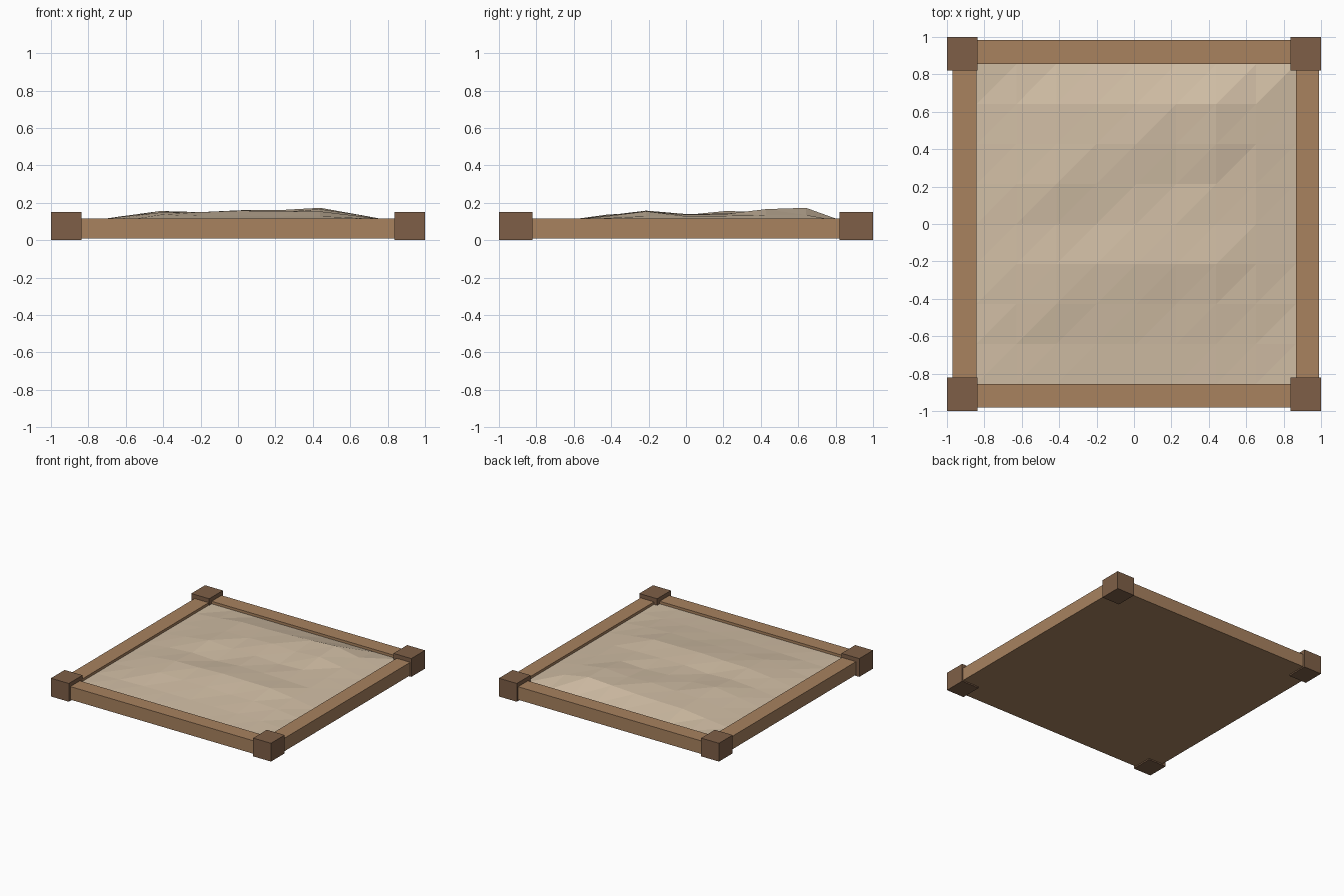
import bpy, bmesh

if "Cube" in bpy.data.objects:
    bpy.data.objects.remove(bpy.data.objects["Cube"])

def material(name, rgb):
    m = bpy.data.materials.new(name)
    lin = [(c / 255 / 12.92 if c < 11 else ((c / 255 + 0.055) / 1.055) ** 2.4) for c in rgb]
    m.diffuse_color = (*lin, 1)
    m.use_nodes = True
    m.node_tree.nodes["Principled BSDF"].inputs["Base Color"].default_value = m.diffuse_color
    return m

WOOD = material("wood", (168, 130, 95))
POST = material("dark_wood", (126, 95, 71))
SAND = material("sand", (208, 189, 164))

def finish(name, bm, mat):
    me = bpy.data.meshes.new(name)
    bm.to_mesh(me)
    bm.free()
    me.materials.append(mat)
    ob = bpy.data.objects.new(name, me)
    bpy.context.collection.objects.link(ob)
    return ob

def box(name, x0, x1, y0, y1, z0, z1, mat):
    bm = bmesh.new()
    bmesh.ops.create_cube(bm, size=1)
    for v in bm.verts:
        v.co = (x1 if v.co.x > 0 else x0, y1 if v.co.y > 0 else y0, z1 if v.co.z > 0 else z0)
    return finish(name, bm, mat)

# Corner posts
for sx, side in ((-1, "left"), (1, "right")):
    for sy, end in ((-1, "front"), (1, "back")):
        xs = sorted((sx, sx * 0.838))
        ys = sorted((sy, sy * 0.822))
        box(f"{end}_{side}_post", *xs, *ys, 0, 0.15, POST)

# Side boards
Z = (0.01, 0.117)
box("left_board", -0.97, -0.842, -0.90, 0.90, *Z, WOOD)
box("right_board", 0.866, 0.99, -0.90, 0.90, *Z, WOOD)
box("front_board", -0.90, 0.90, -0.98, -0.855, *Z, WOOD)
box("back_board", -0.90, 0.90, 0.855, 0.983, *Z, WOOD)

# Floor between the boards
box("floor", -0.842, 0.866, -0.855, 0.855, 0.01, 0.03, WOOD)

# Sand: faceted mounds, heights in thousandths, rows from back to front
HEIGHTS = (
    (118, 142, 144, 150, 161, 173, 135),
    (122, 146, 150, 160, 150, 166, 134),
    (127, 156, 142, 142, 131, 140, 130),
    (120, 135, 125, 140, 140, 136, 128),
    (125, 148, 150, 158, 155, 154, 128),
    (115, 136, 130, 132, 125, 128, 118),
    (102, 106, 108, 109, 108, 107, 104),
)
N = 8
EDGE = 0.096
bm = bmesh.new()
grid = []
for j in range(N + 1):
    row = []
    for i in range(N + 1):
        inner = 0 < i < N and 0 < j < N
        z = HEIGHTS[N - 1 - j][i - 1] / 1000 if inner else EDGE
        row.append(bm.verts.new((-0.842 + 1.708 * i / N, -0.855 + 1.71 * j / N, z)))
    grid.append(row)
for j in range(N):
    for i in range(N):
        a, b, c, d = grid[j][i], grid[j][i + 1], grid[j + 1][i + 1], grid[j + 1][i]
        bm.faces.new((a, b, c))
        bm.faces.new((a, c, d))
finish("sand", bm, SAND)
